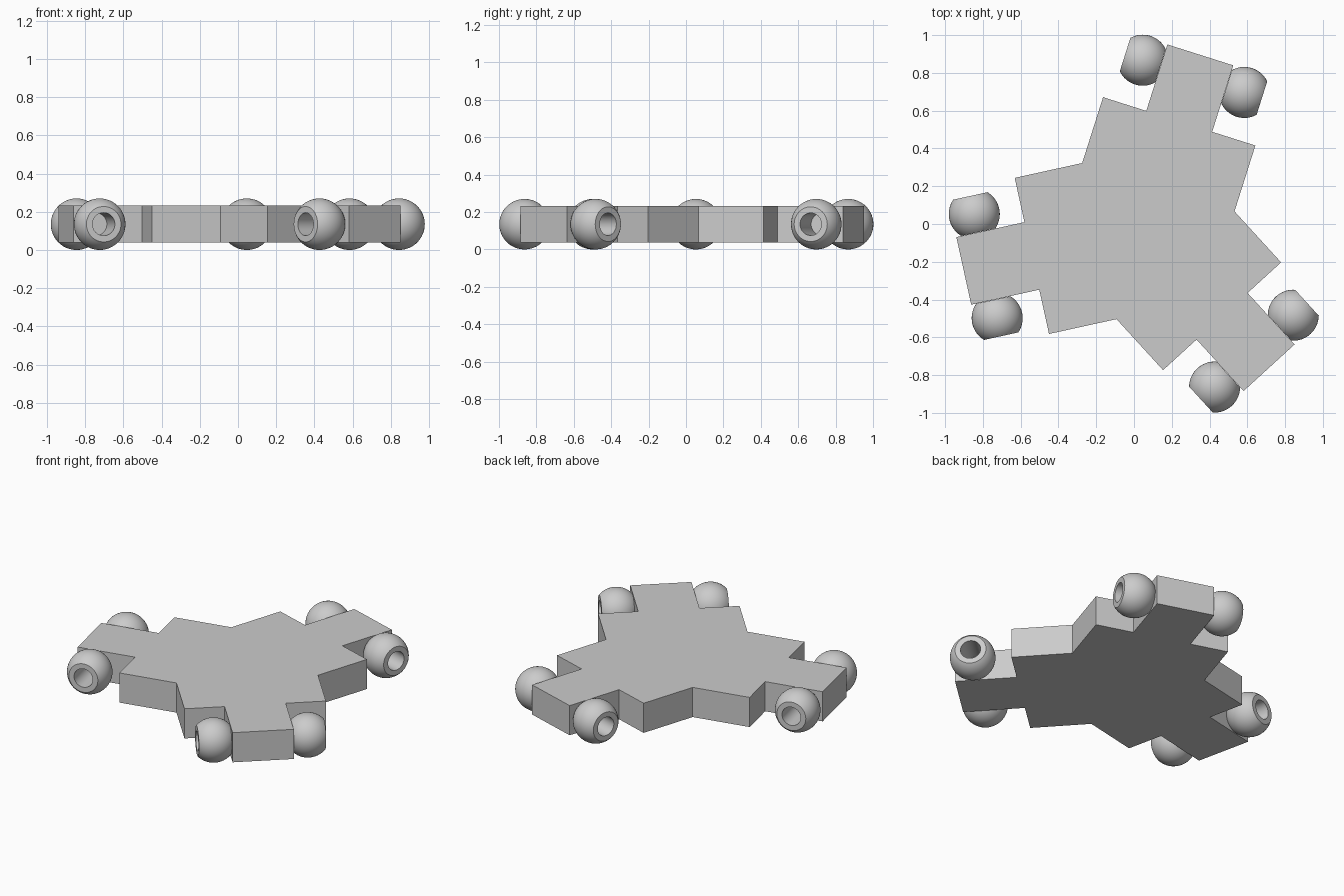
import bpy
import bmesh
from math import radians, sin, cos, asin, pi
from mathutils import Matrix, Vector

cube = bpy.data.objects.get("Cube")
if cube:
    bpy.data.objects.remove(cube, do_unlink=True)

grey = bpy.data.materials.new("plain_grey")
grey.use_nodes = True
colour = (0.6, 0.6, 0.6, 1)
grey.diffuse_color = colour
grey.node_tree.nodes["Principled BSDF"].inputs["Base Color"].default_value = colour

MID_Z = 0.135
HUB = Vector((0.055, -0.038, MID_Z))
ARM_ANGLES = [72.4, 192.4, 312.4]
PLATE_HALF = 0.097
TIP, SHOULDER = 0.979, 0.61           # distances along an arm
ARM_HALF, BODY_HALF = 0.183, 0.423    # half widths across an arm
BALL_R, BALL_HALF, BORE_R = 0.135, 0.098, 0.06


def arm_frame(angle):
    return Matrix.Translation(HUB) @ Matrix.Rotation(radians(angle), 4, 'Z')


def add_object(name, bm):
    bmesh.ops.recalc_face_normals(bm, faces=bm.faces)
    mesh = bpy.data.meshes.new(name)
    bm.to_mesh(mesh)
    bm.free()
    mesh.materials.append(grey)
    obj = bpy.data.objects.new(name, mesh)
    bpy.context.collection.objects.link(obj)
    return obj


# Three-armed plate: one stepped arm outline, repeated and extruded
bm = bmesh.new()
inner = BODY_HALF / 3 ** 0.5
arm = [(SHOULDER, -BODY_HALF), (SHOULDER, -ARM_HALF), (TIP, -ARM_HALF),
       (TIP, ARM_HALF), (SHOULDER, ARM_HALF), (SHOULDER, BODY_HALF),
       (inner, BODY_HALF)]
outline = [bm.verts.new(arm_frame(a) @ Vector((u, v, -PLATE_HALF)))
           for a in ARM_ANGLES for u, v in arm]
base = bm.faces.new(outline)
top = bmesh.ops.extrude_face_region(bm, geom=[base], use_keep_orig=True)
bmesh.ops.translate(bm, vec=(0, 0, 2 * PLATE_HALF),
                    verts=[g for g in top["geom"] if isinstance(g, bmesh.types.BMVert)])
add_object("three_armed_plate", bm)


# Bored ball wheel: a spherical band with flat ends and a straight bore
def ball_wheel(name, matrix):
    bm = bmesh.new()
    limit = asin(BALL_HALF / BALL_R)
    steps = 16
    profile = [(BORE_R, -BALL_HALF)]
    for i in range(steps + 1):
        t = -limit + 2 * limit * i / steps
        profile.append((BALL_R * cos(t), BALL_R * sin(t)))
    profile.append((BORE_R, BALL_HALF))
    verts = [bm.verts.new((0, y, r)) for r, y in profile]
    edges = [bm.edges.new((verts[i - 1], verts[i])) for i in range(len(verts))]
    bmesh.ops.spin(bm, geom=verts + edges, cent=(0, 0, 0), axis=(0, 1, 0),
                   angle=2 * pi, steps=48, use_merge=True)
    bmesh.ops.remove_doubles(bm, verts=bm.verts, dist=0.0001)
    obj = add_object(name, bm)
    obj.matrix_world = matrix
    return obj


wheels = []
for number, angle in enumerate(ARM_ANGLES, 1):
    for side, sign in (("a", 1), ("b", -1)):
        offset = Matrix.Translation((0.86, sign * (ARM_HALF + BALL_HALF + 0.001), 0))
        wheels.append(ball_wheel(f"ball_wheel_{number}{side}", arm_frame(angle) @ offset))

# Smooth the round surfaces and keep the rims crisp
bpy.ops.object.select_all(action='DESELECT')
for wheel in wheels:
    wheel.select_set(True)
bpy.context.view_layer.objects.active = wheels[0]
bpy.ops.object.shade_smooth_by_angle(angle=radians(30))
